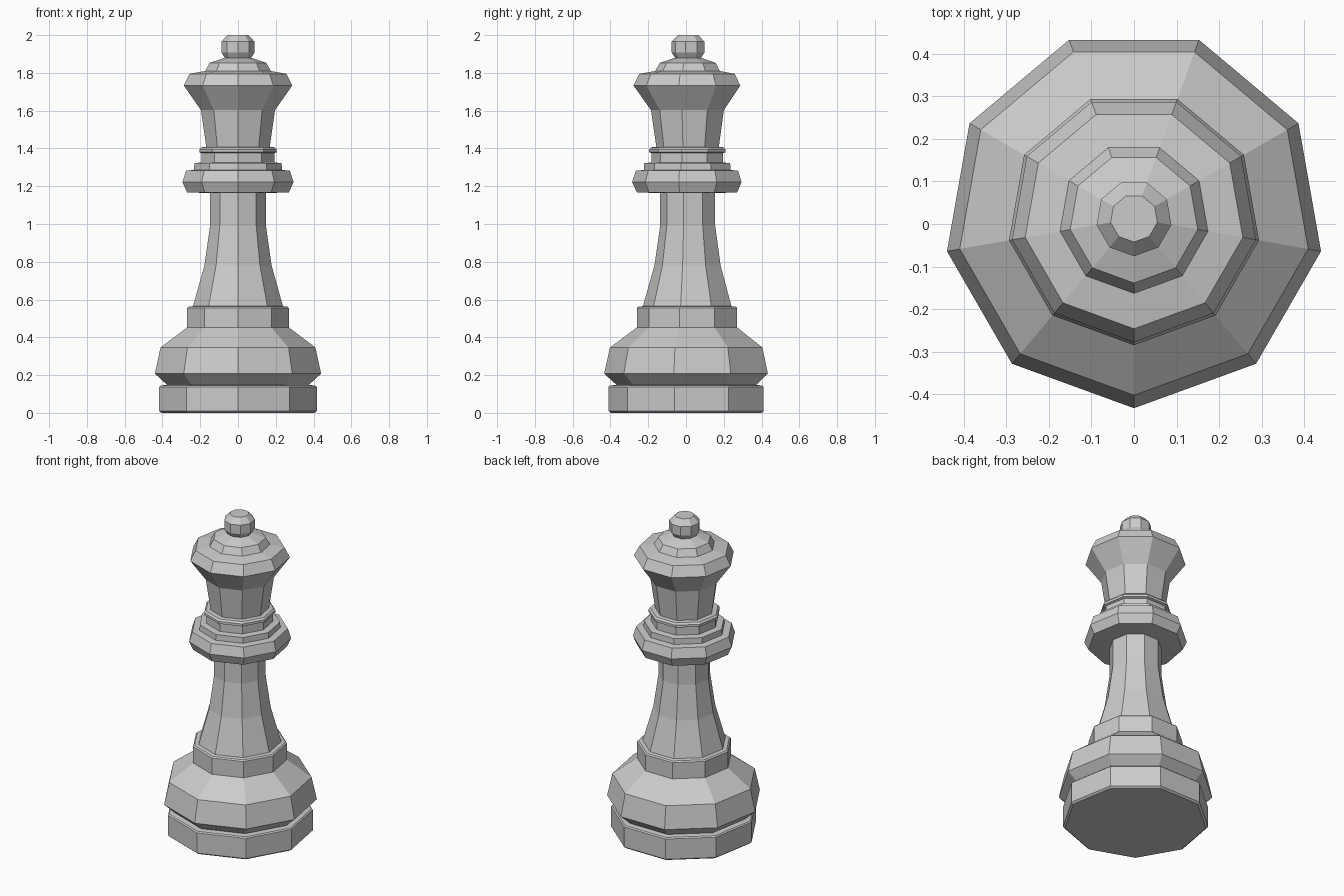
import bpy, bmesh
from math import cos, sin, radians

if "Cube" in bpy.data.objects:
    bpy.data.objects.remove(bpy.data.objects["Cube"])

SIDES = 9
CY = 0.0135                       # axis shift that centres the nine-sided outline
WIDEN = 1 / cos(radians(10))      # measured half-width -> corner radius


def lathe(name, profile, cap_bottom=False, cap_top=False):
    """Turn a (half_width, z) profile into a flat-faced nine-sided part."""
    bm = bmesh.new()
    rings = []
    for w, z in profile:
        r = w * WIDEN
        angles = [radians(-90 + 360 / SIDES * i) for i in range(SIDES)]
        rings.append([bm.verts.new((r * cos(a), CY + r * sin(a), z)) for a in angles])
    for low, high in zip(rings, rings[1:]):
        for i in range(SIDES):
            j = (i + 1) % SIDES
            bm.faces.new((low[i], low[j], high[j], high[i]))
    if cap_bottom:
        bm.faces.new(rings[0][::-1])
    if cap_top:
        bm.faces.new(rings[-1])
    mesh = bpy.data.meshes.new(name)
    bm.to_mesh(mesh)
    bm.free()
    obj = bpy.data.objects.new(name, mesh)
    bpy.context.collection.objects.link(obj)
    return obj


# Each part starts on the ring where the one below it ends

# Foot slab, groove, wide shoulder and plinth
lathe("base", [(0.405, 0), (0.417, 0.01), (0.417, 0.138), (0.41, 0.145),
               (0.375, 0.148), (0.44, 0.208), (0.41, 0.346), (0.27, 0.452),
               (0.27, 0.555), (0.262, 0.562), (0.238, 0.565)], cap_bottom=True)

# Tapering column
lathe("stem", [(0.238, 0.565), (0.178, 0.78), (0.148, 0.99), (0.148, 1.163)])

# Stacked collar rings
lathe("collar", [(0.148, 1.163), (0.27, 1.168), (0.294, 1.222), (0.275, 1.282),
                 (0.233, 1.286), (0.231, 1.322), (0.192, 1.326), (0.192, 1.375),
                 (0.205, 1.38), (0.205, 1.395), (0.195, 1.406), (0.168, 1.408)])

# Flared head with a stepped lid
lathe("crown", [(0.168, 1.408), (0.196, 1.603), (0.287, 1.733), (0.256, 1.795),
                (0.174, 1.81), (0.15, 1.853), (0.07, 1.88)])

# Small knob on top
lathe("finial", [(0.07, 1.88), (0.088, 1.908), (0.088, 1.965), (0.055, 2.0)], cap_top=True)
